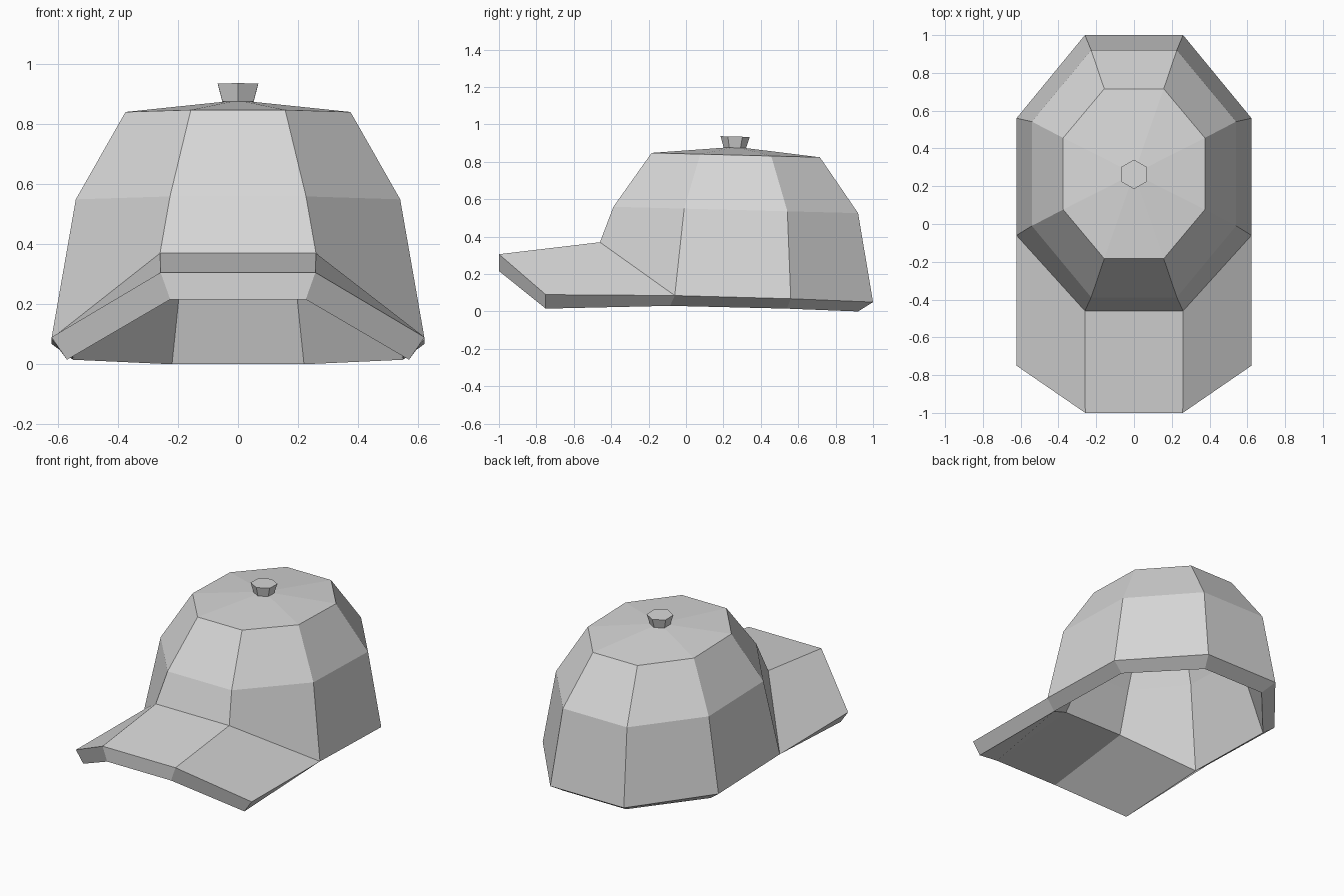
import bpy
import bmesh
from mathutils import Matrix

default_cube = bpy.data.objects.get("Cube")
if default_cube:
    bpy.data.objects.remove(default_cube, do_unlink=True)

grey = bpy.data.materials.new("light_grey")
grey.use_nodes = True
colour = (0.68, 0.68, 0.68, 1)
grey.diffuse_color = colour
grey.node_tree.nodes["Principled BSDF"].inputs["Base Color"].default_value = colour

CENTRE = 0.266  # y of the crown's middle
TILT = -0.026   # the crown drops gently toward the back


def finish(bm, name):
    bmesh.ops.recalc_face_normals(bm, faces=bm.faces)
    mesh = bpy.data.meshes.new(name)
    bm.to_mesh(mesh)
    bm.free()
    mesh.materials.append(grey)
    obj = bpy.data.objects.new(name, mesh)
    bpy.context.collection.objects.link(obj)
    return obj


def mirrored(half):
    """Close a front-to-back half outline into a full loop."""
    return half + [(-x, y, z) for x, y, z in reversed(half)]


def ring(width, depth, height):
    """Long octagon, scaled about the crown's middle."""
    plan = [(0.26, -0.735), (0.62, -0.31), (0.62, 0.31), (0.26, 0.735)]
    return mirrored([(x * width, CENTRE + y * depth, height + TILT * y * depth)
                     for x, y in plan])


def add_shell(bm, loops, tip_height):
    """Stack octagons and close them with a fan; return the lowest loop."""
    rows = [[bm.verts.new(p) for p in loop] for loop in loops]
    for low, high in zip(rows, rows[1:]):
        for i in range(8):
            j = (i + 1) % 8
            bm.faces.new((low[i], low[j], high[j], high[i]))
    tip = bm.verts.new((0, CENTRE, tip_height))
    for i in range(8):
        bm.faces.new((rows[-1][i], rows[-1][(i + 1) % 8], tip))
    return rows[0]


# Rims of the crown, raised at the front where the brim joins
outer_rim = [(0.26, -0.46, 0.37), (0.622, -0.06, 0.085),
             (0.622, 0.56, 0.068), (0.26, 1.0, 0.05)]
inner_rim = [(0.21, -0.38, 0.28), (0.55, -0.085, 0.03),
             (0.55, 0.54, 0.015), (0.22, 0.92, 0.0)]

# Crown: outer shell, lining and the edge between them
bm = bmesh.new()
outer = add_shell(bm, [mirrored(outer_rim), ring(0.872, 0.89, 0.5425),
                       ring(0.605, 0.612, 0.836)], 0.88)
inner = add_shell(bm, [mirrored(inner_rim), ring(0.65, 0.71, 0.505),
                       ring(0.5, 0.53, 0.75)], 0.79)
for i in range(1, 6):
    bm.faces.new((outer[i], outer[i + 1], inner[i + 1], inner[i]))
finish(bm, "crown")


# Brim: folded top and underside, open where it meets the crown
def brim_row(front, side):
    return [bm.verts.new((s * x, y, z)) for s, (x, y, z) in
            ((-1, side), (-1, front), (1, front), (1, side))]


bm = bmesh.new()
top_back = brim_row(*outer_rim[:2])
top_tip = brim_row((0.258, -1.0, 0.306), (0.622, -0.75, 0.09))
under_tip = brim_row((0.226, -1.0, 0.216), (0.57, -0.75, 0.015))
under_back = brim_row(*inner_rim[:2])
rows = [top_back, top_tip, under_tip, under_back]
for a, b in zip(rows, rows[1:]):
    for i in range(3):
        bm.faces.new((a[i], a[i + 1], b[i + 1], b[i]))
for i in (0, 3):
    bm.faces.new([row[i] for row in rows])
finish(bm, "brim")

# Button: flared hexagon on top
bm = bmesh.new()
bmesh.ops.create_cone(bm, cap_ends=True, segments=6, radius1=0.06, radius2=0.078,
                      depth=0.06, matrix=Matrix.Rotation(TILT, 4, "X"))
button = finish(bm, "button")
button.location = (0, 0.262, 0.905)
